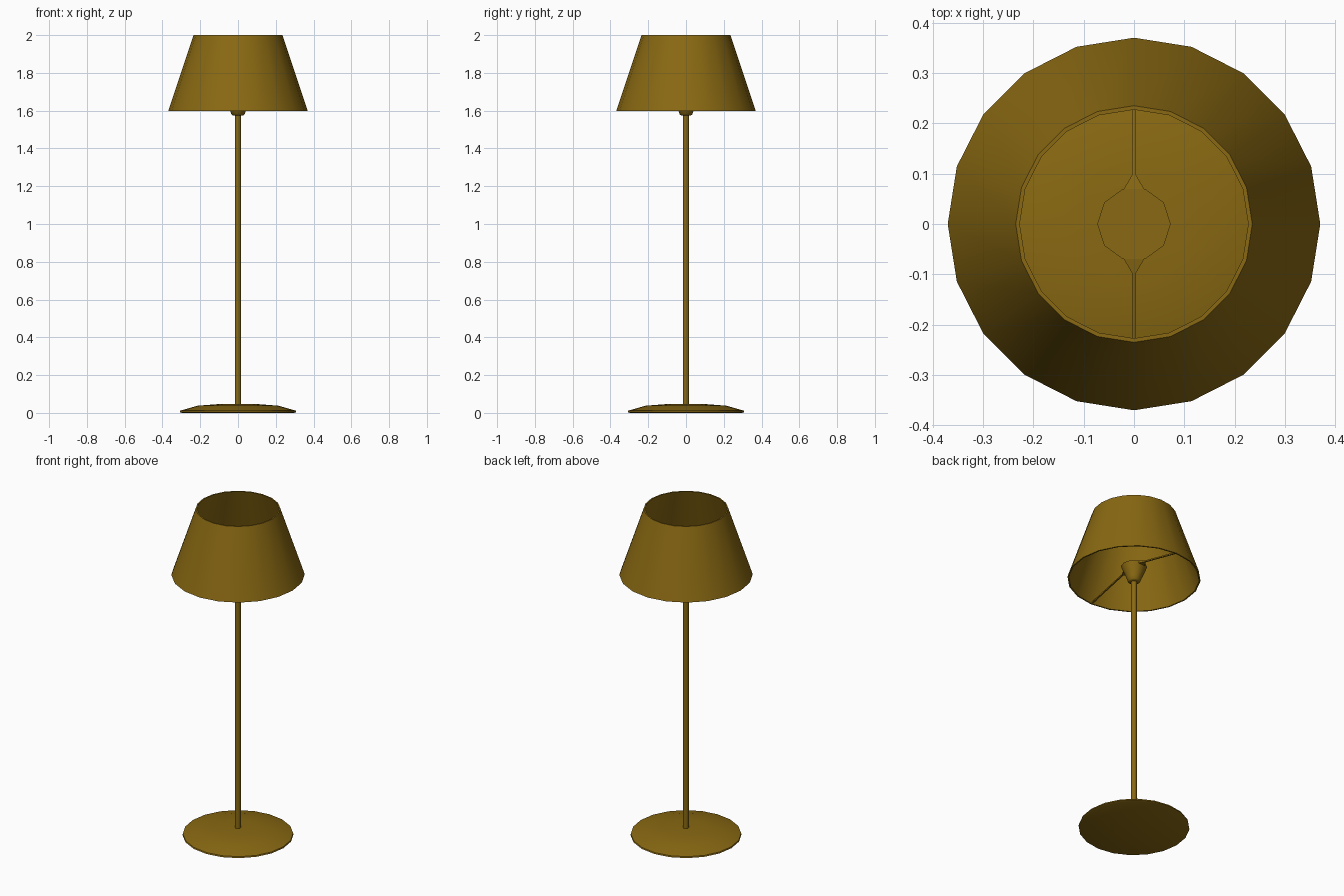
import bpy, bmesh
from math import sin, cos, pi, radians
from mathutils import Vector

cube = bpy.data.objects.get("Cube")
if cube:
    bpy.data.objects.remove(cube)

brass = bpy.data.materials.new("aged brass")
brass.use_nodes = True
colour = (0.25, 0.14, 0.006, 1)
brass.diffuse_color = colour
brass.node_tree.nodes["Principled BSDF"].inputs["Base Color"].default_value = colour


def finish(name, bm):
    bmesh.ops.recalc_face_normals(bm, faces=bm.faces)
    mesh = bpy.data.meshes.new(name)
    bm.to_mesh(mesh)
    bm.free()
    mesh.materials.append(brass)
    obj = bpy.data.objects.new(name, mesh)
    bpy.context.collection.objects.link(obj)
    bpy.ops.object.select_all(action='DESELECT')
    obj.select_set(True)
    bpy.context.view_layer.objects.active = obj
    bpy.ops.object.shade_smooth_by_angle(angle=radians(40))
    return obj


def lathe(name, profile, sides, closed=False):
    """Turn (radius, height) points around z; cap the ends unless closed."""
    bm = bmesh.new()
    turns = [2 * pi * i / sides for i in range(sides)]
    rings = [[bm.verts.new((r * cos(a), r * sin(a), z)) for a in turns]
             for r, z in profile]
    pairs = list(zip(rings, rings[1:]))
    if closed:
        pairs.append((rings[-1], rings[0]))
    else:
        bm.faces.new(rings[0])
        bm.faces.new(rings[-1])
    for low, high in pairs:
        for i in range(sides):
            j = (i + 1) % sides
            bm.faces.new((low[i], low[j], high[j], high[i]))
    return finish(name, bm)


def arm(name, side):
    """Loft a flared tab and thin rod through (y, z, half width, half height)."""
    bm = bmesh.new()
    sections = [(0.065, 1.668, 0.023, 0.007), (0.097, 1.666, 0.004, 0.004),
                (0.362, 1.603, 0.004, 0.004)]
    rings = []
    for y, z, w, h in sections:
        rings.append([bm.verts.new(Vector((x * w, side * y, z + k * h)))
                      for x, k in ((-1, -1), (1, -1), (1, 1), (-1, 1))])
    for a, b in zip(rings, rings[1:]):
        for i in range(4):
            j = (i + 1) % 4
            bm.faces.new((a[i], a[j], b[j], b[i]))
    bm.faces.new(rings[0])
    bm.faces.new(rings[-1])
    return finish(name, bm)


# Low domed foot and slim pole
lathe("base", [(0.298, 0), (0.308, 0.004), (0.306, 0.012), (0.215, 0.038),
               (0.11, 0.046), (0.016, 0.048)], 20)
lathe("pole", [(0.016, 0.04), (0.016, 1.58)], 10)

# Cup on the pole that carries the shade
lathe("socket_cup", [(0.027, 1.575), (0.035, 1.58), (0.042, 1.6),
                     (0.064, 1.65), (0.073, 1.675)], 10)

# Two arms reaching down to the shade rim
arm("back_arm", 1)
arm("front_arm", -1)

# Open tapered shade with a thin wall
lathe("shade", [(0.37, 1.597), (0.235, 2.0), (0.227, 2.0), (0.362, 1.597)],
      20, closed=True)
